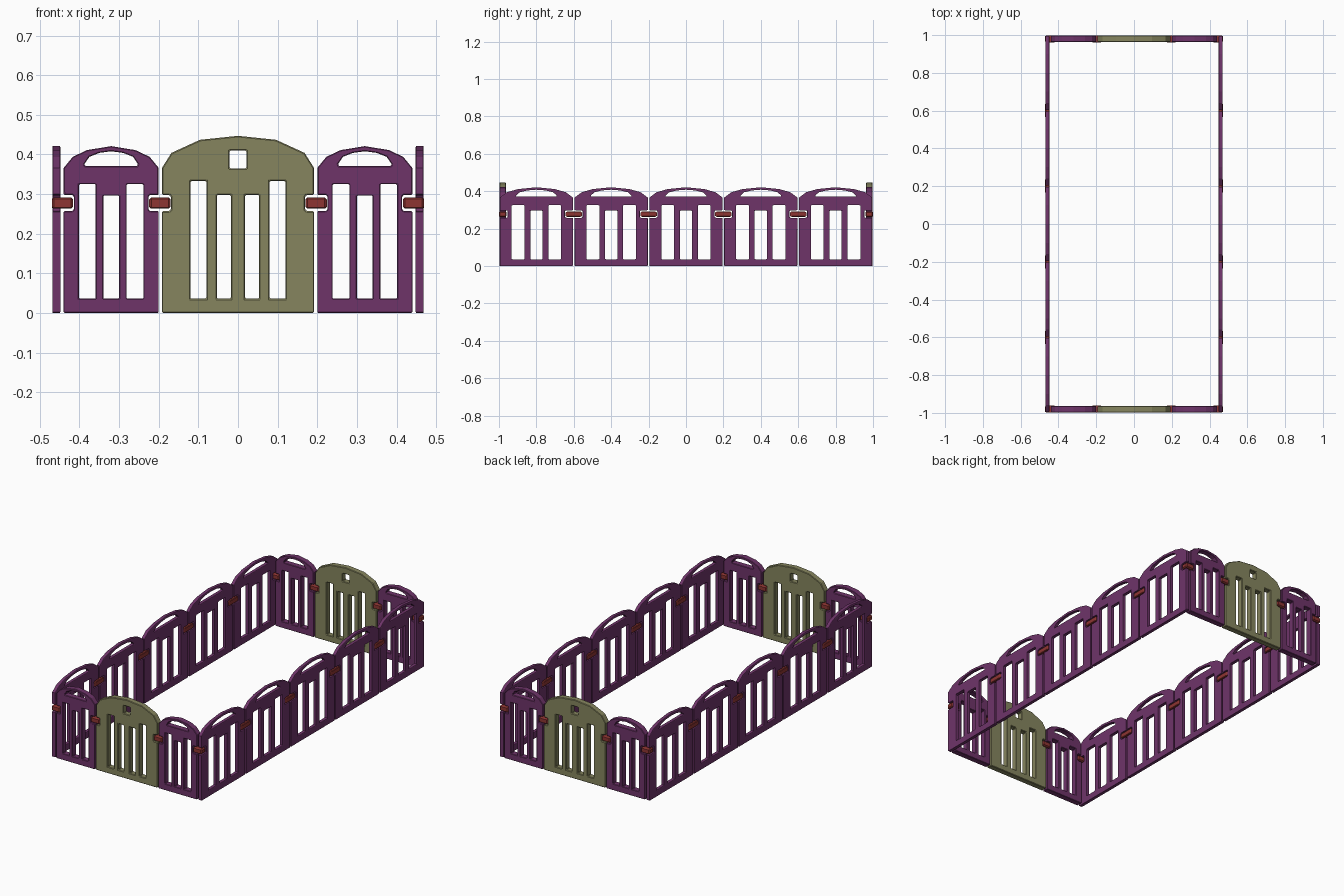
import bpy, bmesh
from math import pi

if "Cube" in bpy.data.objects:
    bpy.data.objects.remove(bpy.data.objects["Cube"])


def material(name, rgb):
    m = bpy.data.materials.new(name)
    m.diffuse_color = (*rgb, 1)
    m.use_nodes = True
    m.node_tree.nodes["Principled BSDF"].inputs["Base Color"].default_value = m.diffuse_color
    return m


PURPLE = material("purple plastic", (0.156, 0.034, 0.141))
OLIVE = material("olive plastic", (0.238, 0.235, 0.114))
RED = material("red plastic", (0.27, 0.035, 0.032))


def mirrored(half):
    """Complete a right-hand outline; points on x = 0 are not repeated."""
    return half + [(-x, z) for x, z in reversed(half) if x > 0]


def slot(x0, x1, z0, z1):
    return [(x0, z0), (x1, z0), (x1, z1), (x0, z1)]


def panel_mesh(name, loops, thickness, mat):
    """Extrude an outline with holes into an upright plate."""
    bm = bmesh.new()
    for pts in loops:
        vs = [bm.verts.new((x, -thickness / 2, z)) for x, z in pts]
        for a, b in zip(vs, vs[1:] + vs[:1]):
            bm.edges.new((a, b))
    bmesh.ops.triangle_fill(bm, edges=bm.edges[:], use_beauty=True, use_dissolve=False)
    ext = bmesh.ops.extrude_face_region(bm, geom=bm.faces[:])
    moved = [g for g in ext["geom"] if isinstance(g, bmesh.types.BMVert)]
    bmesh.ops.translate(bm, verts=moved, vec=(0, thickness, 0))
    bmesh.ops.recalc_face_normals(bm, faces=bm.faces[:])
    me = bpy.data.meshes.new(name)
    bm.to_mesh(me)
    bm.free()
    me.materials.append(mat)
    return me


def outline(half_w, notch, arch):
    """Arched outline with a clip notch in each side edge."""
    inner = half_w - notch
    return mirrored([(half_w, 0), (half_w, 0.257), (inner + 0.004, 0.257), (inner, 0.261),
                     (inner, 0.294), (inner + 0.004, 0.298), (half_w, 0.298)] + arch)


def place(name, mesh, loc, rot=0.0, scale=(1, 1, 1), bevel=0.003):
    ob = bpy.data.objects.new(name, mesh)
    ob.location, ob.rotation_euler, ob.scale = loc, (0, 0, rot), scale
    bpy.context.collection.objects.link(ob)
    mod = ob.modifiers.new("edge", "BEVEL")
    mod.width, mod.segments = bevel, 1
    mod.limit_method, mod.angle_limit = "ANGLE", 0.7
    return ob


# Fence panel: arched top, carrying handle and three slots
fence = panel_mesh("fence_panel", [
    outline(0.12, 0.026, [(0.12, 0.366), (0.097, 0.394), (0.061, 0.411), (0, 0.421)]),
    mirrored([(0.066, 0.371), (0.068, 0.375), (0.055, 0.394), (0.03, 0.404), (0, 0.408)]),
    slot(-0.081, -0.039, 0.036, 0.325),
    slot(-0.02, 0.02, 0.036, 0.296),
    slot(0.039, 0.081, 0.036, 0.325)], 0.034, PURPLE)

# Gate panel: wider, with four slots and a square latch hole
gate = panel_mesh("gate_panel", [
    outline(0.192, 0.023, [(0.192, 0.366), (0.168, 0.404), (0.096, 0.437), (0, 0.447)]),
    slot(-0.021, 0.021, 0.365, 0.41),
    slot(-0.12, -0.08, 0.036, 0.333), slot(-0.053, -0.018, 0.036, 0.298),
    slot(0.018, 0.053, 0.036, 0.298), slot(0.08, 0.12, 0.036, 0.333)], 0.034, OLIVE)

# Connector clip block
clip = panel_mesh("clip", [slot(-0.027, 0.027, -0.014, 0.014)], 0.038, RED)

END_Y, SIDE_X, CLIP_Z = 0.98, 0.4585, 0.277
STRETCH = (1.63, 0.6, 1)     # side panels are longer and thinner

# Short ends
for y, end in ((-END_Y, "front"), (END_Y, "back")):
    rot = 0 if y < 0 else pi
    place(f"{end}_gate", gate, (0, y, 0), rot)
    for s, side in ((-1, "left"), (1, "right")):
        place(f"{end}_{side}_panel", fence, (s * 0.32, y, 0), rot)
        place(f"{end}_{side}_clip", clip, (s * 0.197, y, CLIP_Z), rot, bevel=0.005)
        place(f"{end}_{side}_corner_clip", clip, (s * 0.443, y, CLIP_Z), rot, bevel=0.005)

# Long sides
for s, side in ((-1, "left"), (1, "right")):
    for i in range(5):
        place(f"{side}_side_panel_{i + 1}", fence, (s * SIDE_X, -0.8 + 0.4 * i, 0), s * pi / 2, STRETCH)
    for i in range(4):
        place(f"{side}_side_clip_{i + 1}", clip, (s * SIDE_X, -0.6 + 0.4 * i, CLIP_Z), s * pi / 2,
              STRETCH, bevel=0.005)
